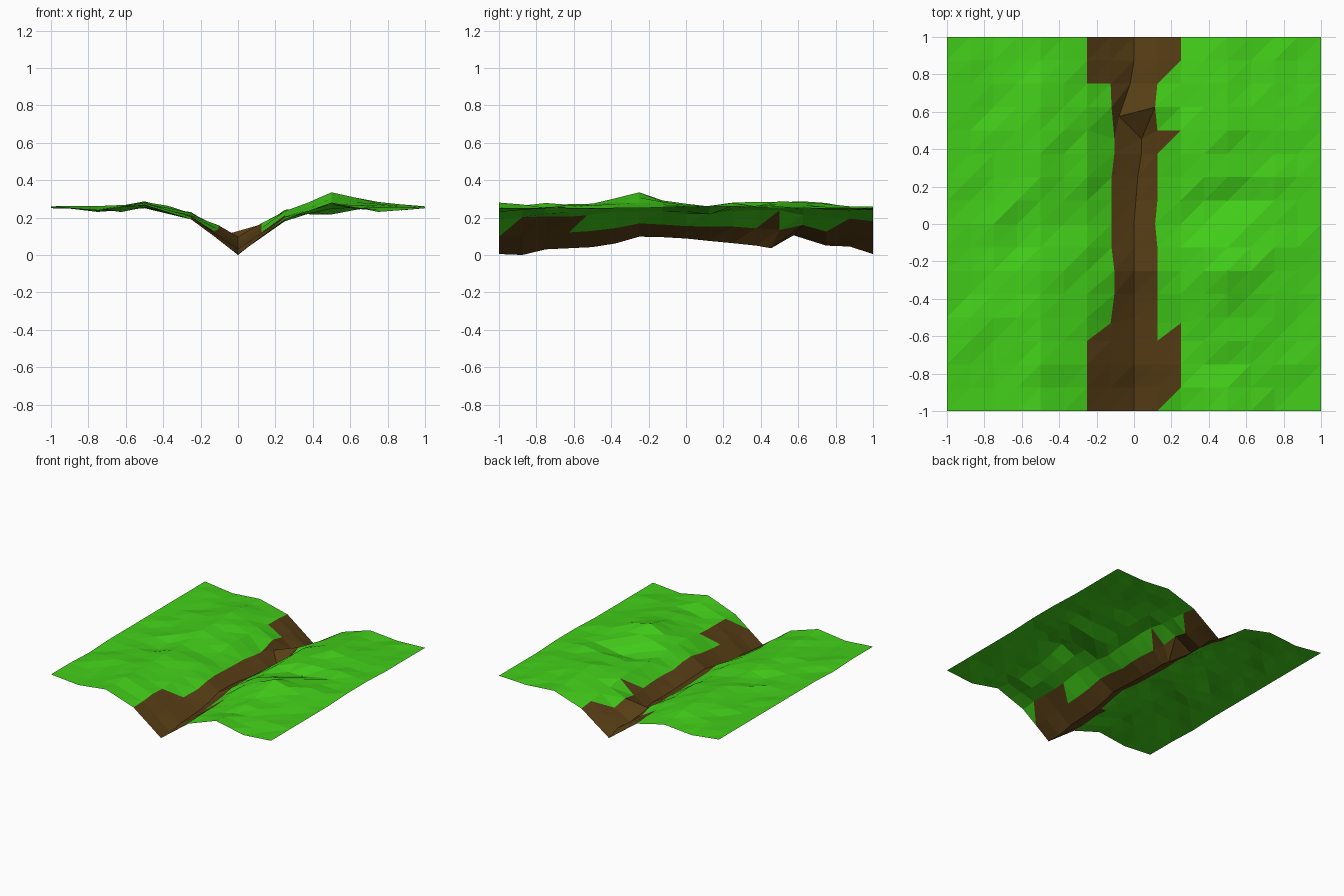
import bpy, bmesh, random
from math import exp

if "Cube" in bpy.data.objects:
    bpy.data.objects.remove(bpy.data.objects["Cube"])

random.seed(4)
N = 16
STEP = 2 / N

# Riverbed depth along y, one value per grid row
BED = [.005, 0, .03, .036, .042, .062, .098, .095, .088,
       .075, .063, .05, .036, .105, .05, .045, .005]

# Coarse bank heights: columns at COLS, rows every 0.25 in y
COLS = [-1, -.75, -.5, -.25, .25, .5, .75, 1]
BANKS = [
    [.26, .24, .27, .19, .19, .28, .23, .25],
    [.26, .25, .27, .20, .20, .25, .25, .25],
    [.25, .26, .26, .21, .21, .28, .26, .25],
    [.26, .25, .27, .22, .24, .33, .28, .25],
    [.26, .25, .25, .21, .22, .27, .27, .26],
    [.26, .25, .28, .22, .24, .26, .27, .26],
    [.26, .25, .29, .22, .23, .28, .26, .25],
    [.26, .24, .27, .21, .20, .27, .25, .25],
    [.26, .23, .25, .19, .18, .26, .24, .25],
]


def lerp(a, b, t):
    return a + (b - a) * t


def height(x, j):
    """Bank height blended into the V-shaped channel."""
    r = min(j // 2, 7)
    ty = j / 2 - r
    row = [lerp(a, b, ty) for a, b in zip(BANKS[r], BANKS[r + 1])]
    if abs(x) < .25:
        return lerp(BED[j], row[3] if x < 0 else row[4], abs(x) / .25)
    for k in range(7):
        if COLS[k] <= x <= COLS[k + 1]:
            z = lerp(row[k], row[k + 1], (x - COLS[k]) / (COLS[k + 1] - COLS[k]))
            y = -1 + j * STEP
            dip = .045 * exp(-((x - .48) / .16) ** 2 - ((y - .11) / .09) ** 2)
            dip += .03 * exp(-((x + .64) / .08) ** 2 - ((y + .06) / .09) ** 2)
            return z - dip


def is_bed(x, y):
    """Riverbed faces: wide at both ends, narrow in the middle."""
    if abs(x) < .125:
        return True
    if abs(x) > .25:
        return False
    u = (x + 1) % STEP
    v = (y + 1) % STEP
    upper_left = v > u
    if x > 0:
        if y < -.875 or .75 < y < .875:
            return upper_left
        if -.625 < y < -.5:
            return not upper_left
        if .375 < y < .5:
            return upper_left
    elif -.625 < y < -.5:
        return not upper_left
    return y < -.5 or y > .75


def material(name, color):
    m = bpy.data.materials.new(name)
    m.diffuse_color = color
    m.use_nodes = True
    m.node_tree.nodes["Principled BSDF"].inputs["Base Color"].default_value = m.diffuse_color
    return m


# Low-poly ground sheet with a "/" diagonal in each cell
bm = bmesh.new()
grid = []
for j in range(N + 1):
    line = []
    for i in range(N + 1):
        x, y = -1 + i * STEP, -1 + j * STEP
        z = height(x, j)
        if 0 < i < N and 0 < j < N and abs(x) > .2:
            z += random.uniform(-.009, .009)
        line.append(bm.verts.new((x, y, z)))
    grid.append(line)

for j in range(N):
    for i in range(N):
        a, b = grid[j][i], grid[j][i + 1]
        c, d = grid[j + 1][i + 1], grid[j + 1][i]
        for tri in ((a, b, c), (a, c, d)):
            f = bm.faces.new(tri)
            m = f.calc_center_median()
            f.material_index = int(is_bed(m.x, m.y))

# Pinch the banks and nudge the bed for an irregular stream
bed_shift = {9: .01, 10: .02, 11: .04, 12: .04, 13: -.08, 14: -.02}
for j in range(2, N - 1):
    left, mid, right = grid[j][7], grid[j][8], grid[j][9]
    mid.co.x += bed_shift.get(j, 0)
    if 5 <= j <= 13:
        left.co.x += .02 if j in (4, 5, 6, 11, 12) else .005
        right.co.x -= .012 if j in (8, 13, 14) else 0
for v in grid[12][7:9]:
    v.co.y -= .045
for i in (7, 9, 10):
    grid[4][i].co.y -= .03
grid[13][8].co.y -= .05

mesh = bpy.data.meshes.new("stream_ground")
bm.to_mesh(mesh)
bm.free()
mesh.materials.append(material("grass", (.055, .62, .01, 1)))
mesh.materials.append(material("earth", (.10, .05, .008, 1)))
ground = bpy.data.objects.new("stream_ground", mesh)
bpy.context.collection.objects.link(ground)
